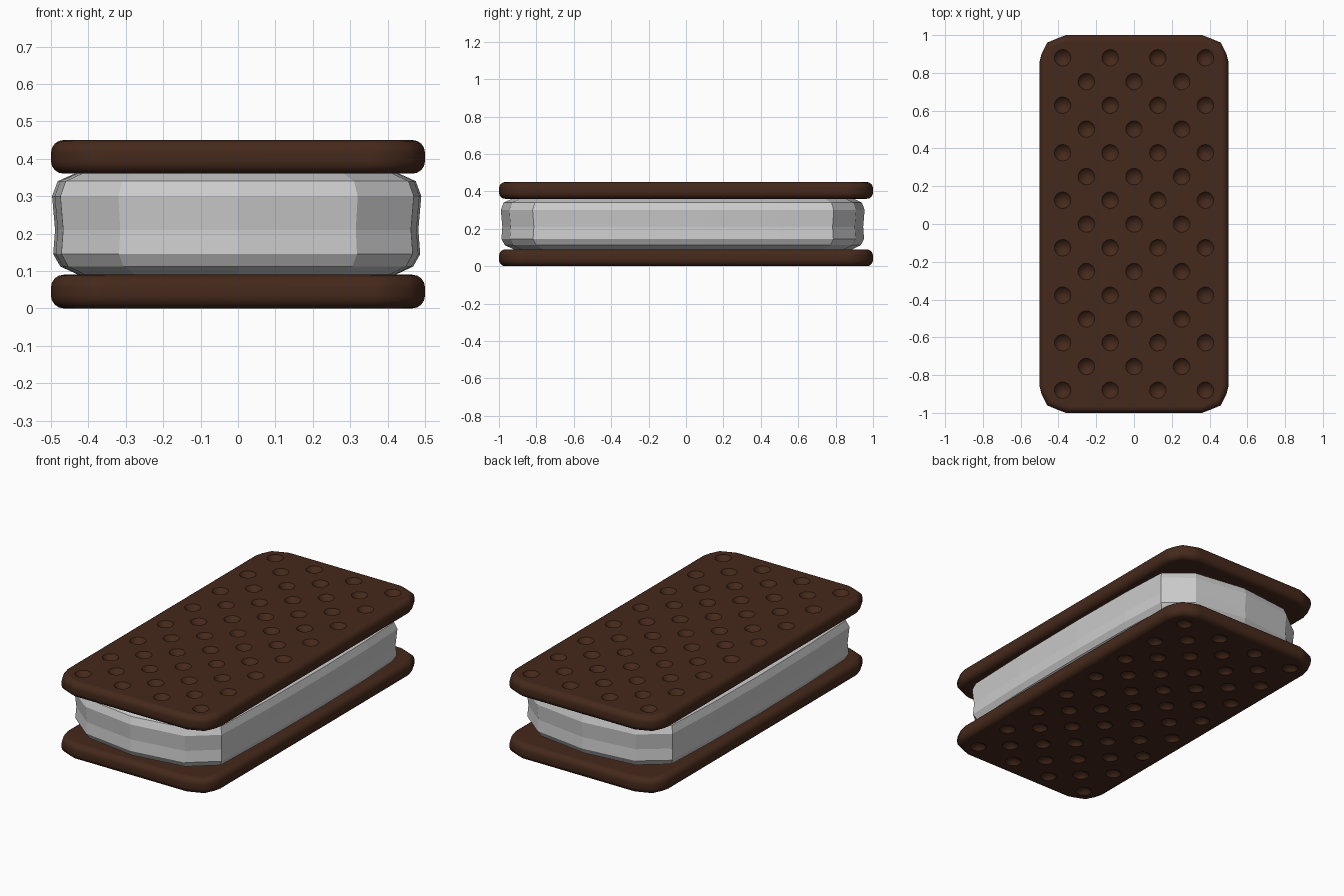
import bpy, bmesh
from mathutils import Matrix

if "Cube" in bpy.data.objects:
    bpy.data.objects.remove(bpy.data.objects["Cube"])

brown = bpy.data.materials.new("chocolate")
brown.diffuse_color = (0.06, 0.022, 0.011, 1)
brown.use_nodes = True
brown.node_tree.nodes["Principled BSDF"].inputs["Base Color"].default_value = brown.diffuse_color


def add_object(name, bm):
    bmesh.ops.recalc_face_normals(bm, faces=bm.faces)
    mesh = bpy.data.meshes.new(name)
    bm.to_mesh(mesh)
    bm.free()
    ob = bpy.data.objects.new(name, mesh)
    bpy.context.collection.objects.link(ob)
    return ob


def loft(rings):
    """Skin a stack of closed loops and cap both ends."""
    bm = bmesh.new()
    loops = [[bm.verts.new(p) for p in ring] for ring in rings]
    n = len(loops[0])
    for a, b in zip(loops, loops[1:]):
        for i in range(n):
            j = (i + 1) % n
            bm.faces.new((a[i], a[j], b[j], b[i]))
    bm.faces.new(loops[0][::-1])
    bm.faces.new(loops[-1])
    return bm


def wafer(name, z0, z1, outer_z, side):
    # Slab with clipped corners
    corner = [(0.5, 0.86), (0.49, 0.90), (0.46, 0.96), (0.40, 0.985), (0.36, 1.0)]
    outline = corner + [(-x, y) for x, y in corner[::-1]]
    outline += [(-x, -y) for x, y in outline]
    ob = add_object(name, loft([[(x, y, z) for x, y in outline] for z in (z0, z1)]))

    # Staggered spherical dimples on the outer face
    bm = bmesh.new()
    rows = [(x, 0.88 - 0.2514 * r) for r in range(8) for x in (-0.378, -0.126, 0.126, 0.378)]
    rows += [(x, 0.754 - 0.2514 * r) for r in range(7) for x in (-0.252, 0, 0.252)]
    for x, y in rows:
        bmesh.ops.create_uvsphere(bm, u_segments=16, v_segments=12, radius=0.053,
                                  matrix=Matrix.Translation((x, y, outer_z + side * 0.029)))
    cutter = add_object("dimple_cutter", bm)
    cutter.hide_render = True

    bevel = ob.modifiers.new("round_edges", 'BEVEL')
    bevel.width, bevel.segments = 0.034, 4
    bevel.limit_method, bevel.angle_limit = 'ANGLE', 1.0
    cut = ob.modifiers.new("dimples", 'BOOLEAN')
    cut.operation, cut.solver, cut.object = 'DIFFERENCE', 'EXACT', cutter

    # Bake the modifiers and drop the cutter
    deps = bpy.context.evaluated_depsgraph_get()
    ob.data = bpy.data.meshes.new_from_object(ob.evaluated_get(deps))
    ob.modifiers.clear()
    bpy.data.objects.remove(cutter)
    ob.data.materials.clear()
    ob.data.materials.append(brown)
    bpy.ops.object.select_all(action='DESELECT')
    ob.select_set(True)
    bpy.context.view_layer.objects.active = ob
    bpy.ops.object.shade_smooth_by_angle(angle=0.75)
    weighted = ob.modifiers.new("flat_caps", 'WEIGHTED_NORMAL')
    weighted.keep_sharp = True
    return ob


wafer("bottom_wafer", 0.0, 0.09, 0.0, -1)
wafer("top_wafer", 0.36, 0.45, 0.45, 1)

# Faceted ice cream block, slightly bulging and uneven
plan = [(0, -0.99), (0.32, -0.945), (0.47, -0.82), (0.485, -0.4), (0.49, 0.1),
        (0.485, 0.5), (0.47, 0.79), (0.32, 0.91), (0, 0.955), (-0.32, 0.92),
        (-0.475, 0.80), (-0.49, 0.45), (-0.497, 0), (-0.49, -0.45),
        (-0.475, -0.82), (-0.32, -0.945)]
levels = [(0.09, 0.07), (0.112, 0.022), (0.145, 0.003), (0.21, 0.008),
          (0.30, 0.0), (0.34, 0.015), (0.36, 0.06)]
rings = [[(x * (1 - d / 0.5), y * (1 - d), z) for x, y in plan] for z, d in levels]
add_object("ice_cream_filling", loft(rings))
